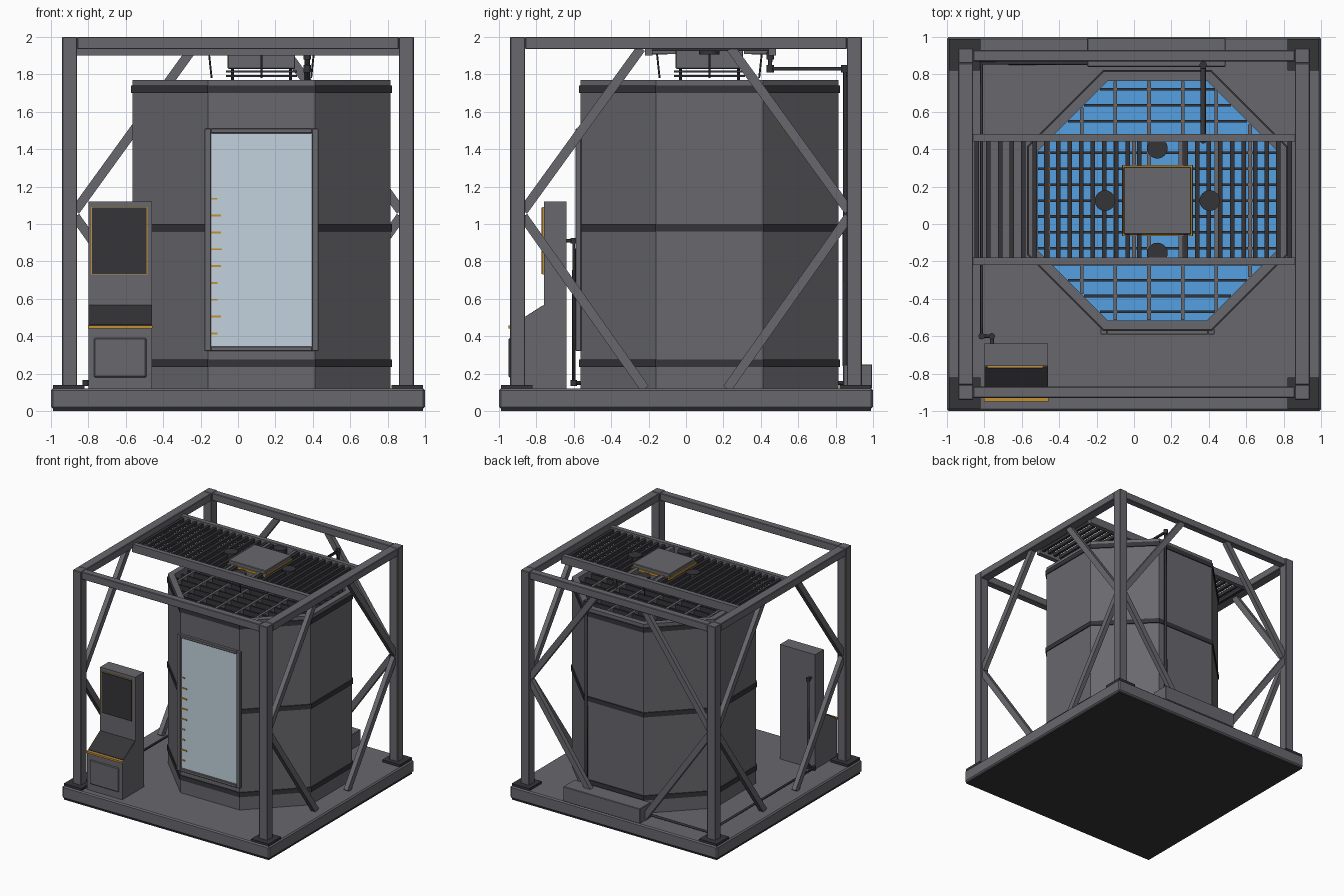
import bpy, bmesh, math
from mathutils import Vector

if "Cube" in bpy.data.objects:
    bpy.data.objects.remove(bpy.data.objects["Cube"])


def mat(name, col):
    m = bpy.data.materials.new(name)
    m.diffuse_color = (*col, 1)
    m.use_nodes = True
    m.node_tree.nodes["Principled BSDF"].inputs["Base Color"].default_value = m.diffuse_color
    return m


GREY = mat("steel_grey", (0.14, 0.14, 0.155))
DARK = mat("dark_rubber", (0.035, 0.035, 0.04))
ORANGE = mat("amber_trim", (0.55, 0.28, 0.03))
GLASS = mat("pale_glass", (0.55, 0.65, 0.73))
BLUE = mat("water_blue", (0.09, 0.35, 0.75))


def finish(name, bm, m=GREY, bevel=0):
    bmesh.ops.recalc_face_normals(bm, faces=bm.faces)
    me = bpy.data.meshes.new(name)
    bm.to_mesh(me)
    bm.free()
    ob = bpy.data.objects.new(name, me)
    bpy.context.collection.objects.link(ob)
    me.materials.append(m)
    if bevel:
        b = ob.modifiers.new("bevel", 'BEVEL')
        b.width, b.segments = bevel, 1
    return ob


def add_box(bm, x0, x1, y0, y1, z0, z1):
    vs = bmesh.ops.create_cube(bm, size=1)["verts"]
    for v in vs:
        v.co = Vector((x0 + (v.co.x + .5) * (x1 - x0), y0 + (v.co.y + .5) * (y1 - y0), z0 + (v.co.z + .5) * (z1 - z0)))


def boxes(name, dims, m=GREY, bevel=0):
    bm = bmesh.new()
    for d in dims:
        add_box(bm, *d)
    return finish(name, bm, m, bevel)


def prism(name, pts, vec, m=GREY):
    bm = bmesh.new()
    f = bm.faces.new([bm.verts.new(p) for p in pts])
    r = bmesh.ops.extrude_face_region(bm, geom=[f])
    for v in r["geom"]:
        if isinstance(v, bmesh.types.BMVert):
            v.co += Vector(vec)
    return finish(name, bm, m)


def cylinder(name, x, y, z0, z1, r, m=GREY, n=24):
    bm = bmesh.new()
    bmesh.ops.create_cone(bm, cap_ends=True, segments=n, radius1=r, radius2=r, depth=z1 - z0)
    bmesh.ops.translate(bm, verts=bm.verts, vec=(x, y, (z0 + z1) / 2))
    return finish(name, bm, m)


def pipe(name, pts, r, m=DARK):
    cu = bpy.data.curves.new(name, 'CURVE')
    cu.dimensions, cu.bevel_depth, cu.bevel_resolution, cu.use_fill_caps = '3D', r, 2, True
    s = cu.splines.new('POLY')
    s.points.add(len(pts) - 1)
    for p, c in zip(s.points, pts):
        p.co = (*c, 1)
    ob = bpy.data.objects.new(name, cu)
    bpy.context.collection.objects.link(ob)
    cu.materials.append(m)
    return ob


CX = CY = 0.125


def octagon(a, z):
    r = a / math.cos(math.pi / 8)
    return [(CX + r * math.cos(math.pi / 8 + i * math.pi / 4), CY + r * math.sin(math.pi / 8 + i * math.pi / 4), z) for i in range(8)]


def oct_ring(name, outer, inner, z0, z1, m=GREY):
    bm = bmesh.new()
    loops = [[bm.verts.new(p) for p in octagon(a, z)] for a, z in ((outer, z0), (outer, z1), (inner, z1), (inner, z0))]
    for k in range(4):
        A, B = loops[k], loops[(k + 1) % 4]
        for i in range(8):
            j = (i + 1) % 8
            bm.faces.new((A[i], A[j], B[j], B[i]))
    return finish(name, bm, m)


# platform
boxes("base_platform", [(-1, 1, -1, 1, 0.012, 0.12)], bevel=0.01)
boxes("base_underside", [(-0.99, 0.99, -0.99, 0.99, 0, 0.014)], DARK)

# frame: posts, feet, top beams
S = (-1, 1)
boxes("corner_posts", [(a * .9 - .04, a * .9 + .04, b * .9 - .04, b * .9 + .04, .12, 2) for a in S for b in S], bevel=.004)
boxes("foot_plates", [(a * .905 - .085, a * .905 + .085, b * .905 - .085, b * .905 + .085, .12, .14) for a in S for b in S], DARK)
boxes("top_beams_side", [(a * .9 - .04, a * .9 + .04, -.86, .86, 1.935, 2) for a in S], bevel=.004)
boxes("top_beams_front_back", [(-.86, .86, b * .9 - .03, b * .9 + .03, 1.935, 2) for b in S], bevel=.004)


# K braces on the left, right and back sides
def brace(name, side, u0, z0, u1, z1):
    d = Vector((u1 - u0, z1 - z0)).normalized()
    n = Vector((-d.y, d.x)) * 0.025
    uv = [(u0 + n.x, z0 + n.y), (u1 + n.x, z1 + n.y), (u1 - n.x, z1 - n.y), (u0 - n.x, z0 - n.y)]
    if side == "back":
        prism(name, [(u, .88, z) for u, z in uv], (0, .04, 0))
    else:
        x = .88 if side == "right" else -.92
        prism(name, [(x, u, z) for u, z in uv], (.04, 0, 0))


for side in ("left", "right", "back"):
    for s in S:
        brace(side + "_upper_brace", side, s * .87, 1.07, s * .24, 1.94)
        brace(side + "_lower_brace", side, s * .87, 1.04, s * .22, .12)

# octagonal tank with bands, rim, water
oct_ring("tank_wall", .69, .64, .12, 1.77)
for z in (.255, .98, 1.72):
    oct_ring("tank_band", .698, .68, z - .02, z + .02, DARK)
prism("water", octagon(.641, .16), (0, 0, 1.14), BLUE)

# grate across the tank opening
half = lambda d: min(.64, .64 * math.sqrt(2) - abs(d)) - .002
cross = [i * .085 for i in range(-7, 8)]
boxes("tank_grate_bars", [(CX - half(d), CX + half(d), CY + d - .007, CY + d + .007, 1.69, 1.735) for d in cross], DARK)
ribs = [i * .18 - .045 for i in range(-3, 4)]
boxes("tank_grate_ribs", [(CX + d - .01, CX + d + .01, CY - half(d), CY + half(d), 1.70, 1.74) for d in ribs])

# viewing window
boxes("window_frame", [(-.18, -.145, -.59, -.56, .32, 1.51), (.395, .43, -.59, -.56, .32, 1.51),
                       (-.145, .395, -.59, -.56, .32, .345), (-.145, .395, -.59, -.56, 1.485, 1.51)], bevel=.003)
boxes("window_glass", [(-.147, .397, -.575, -.56, .34, 1.49)], GLASS)
lens = [.035, .055, .035, .035, .055, .06, .055, .055, .035]
boxes("depth_marks", [(-.145, -.145 + l, -.582, -.574, .41 + i * .09, .42 + i * .09) for i, l in enumerate(lens)], ORANGE)

# overhead walkway
boxes("walkway_rails", [(-.87, .87, y - .02, y + .02, 1.9, 1.97) for y in (-.2, .46)])
xs = [-.84 + i * .062 for i in range(28)]
spans = lambda x: [(-.18, -.05), (.31, .44)] if -.07 < x < .31 else [(-.18, .44)]
boxes("walkway_slats", [(x - .012, x + .012, a, b, 1.925, 1.955) for x in xs for a, b in spans(x)
                        if len(spans(x)) == 1 or abs(x - CX) > .09], DARK)
boxes("hoist_supports", [(x - .012, x + .012, a, b, 1.91, 1.96) for x in (0, .25) for a, b in ((-.18, -.05), (.31, .44))])

# central overhead unit
boxes("overhead_unit", [(-.055, .305, -.055, .305, 1.83, 1.985)], bevel=.004)
boxes("unit_trim", [(-.062, .312, -.065, .315, 1.935, 1.955)], ORANGE)
boxes("unit_flanges", [(-.065, .315, -.065, .315, z, z + .012) for z in (1.785, 1.81)], DARK)
for x in (-.03, .28):
    for y in (-.03, .28):
        cylinder("unit_rod", x, y, 1.77, 1.84, .008, DARK, 8)

# lamps with hanging lines
for dx, dy in ((.28, 0), (-.28, 0), (0, .28), (0, -.28)):
    x, y = CX + dx, CY + dy
    cylinder("lamp_disc", x, y, 1.905, 1.965, .055, DARK)
    pipe("lamp_line", [(x, y, 1.91), (x - dx * .05, y - dy * .05, 1.78)], .005)

# pump box and plumbing
boxes("pump_box", [(-.25, .49, .84, .995, .12, .25)], bevel=.004)
pipe("floor_pipe", [(-.25, .86, .15), (-.815, .86, .15), (-.815, -.6, .15), (-.76, -.6, .15), (-.76, -.6, .91), (-.76, -.66, .91)], .011)
pipe("fill_pipe", [(.37, .85, .24), (.37, .85, 1.83), (.37, .45, 1.83), (.37, .45, 1.93)], .014)
for y, z in ((.85, 1.83), (.45, 1.83), (.45, 1.90)):
    cylinder("fill_pipe_joint", .37, y, z - .02, z + .02, .02, DARK, 12)
for x, y, z in ((-.815, -.6, .15), (-.76, -.6, .15), (-.76, -.6, .91)):
    cylinder("floor_pipe_joint", x, y, z - .015, z + .015, .017, DARK, 12)

# control console
prof = [(-.64, .12), (-.64, 1.12), (-.76, 1.12), (-.76, .565), (-.94, .45), (-.94, .12)]
prism("console_body", [(-.8, y, z) for y, z in prof], (.34, 0, 0))
boxes("console_screen_trim", [(-.785, -.485, -.766, -.755, .73, 1.09)], ORANGE)
boxes("console_screen", [(-.78, -.488, -.772, -.755, .733, 1.087)], DARK)
prism("console_keys", [(-.8, -.762, .567), (-.8, -.925, .463), (-.8, -.925, .455), (-.8, -.762, .555)], (.34, 0, 0), DARK)
boxes("console_lip", [(-.803, -.457, -.95, -.93, .442, .458)], ORANGE)
boxes("console_door", [(-.77, -.49, -.95, -.935, .18, .39)], bevel=.006)
